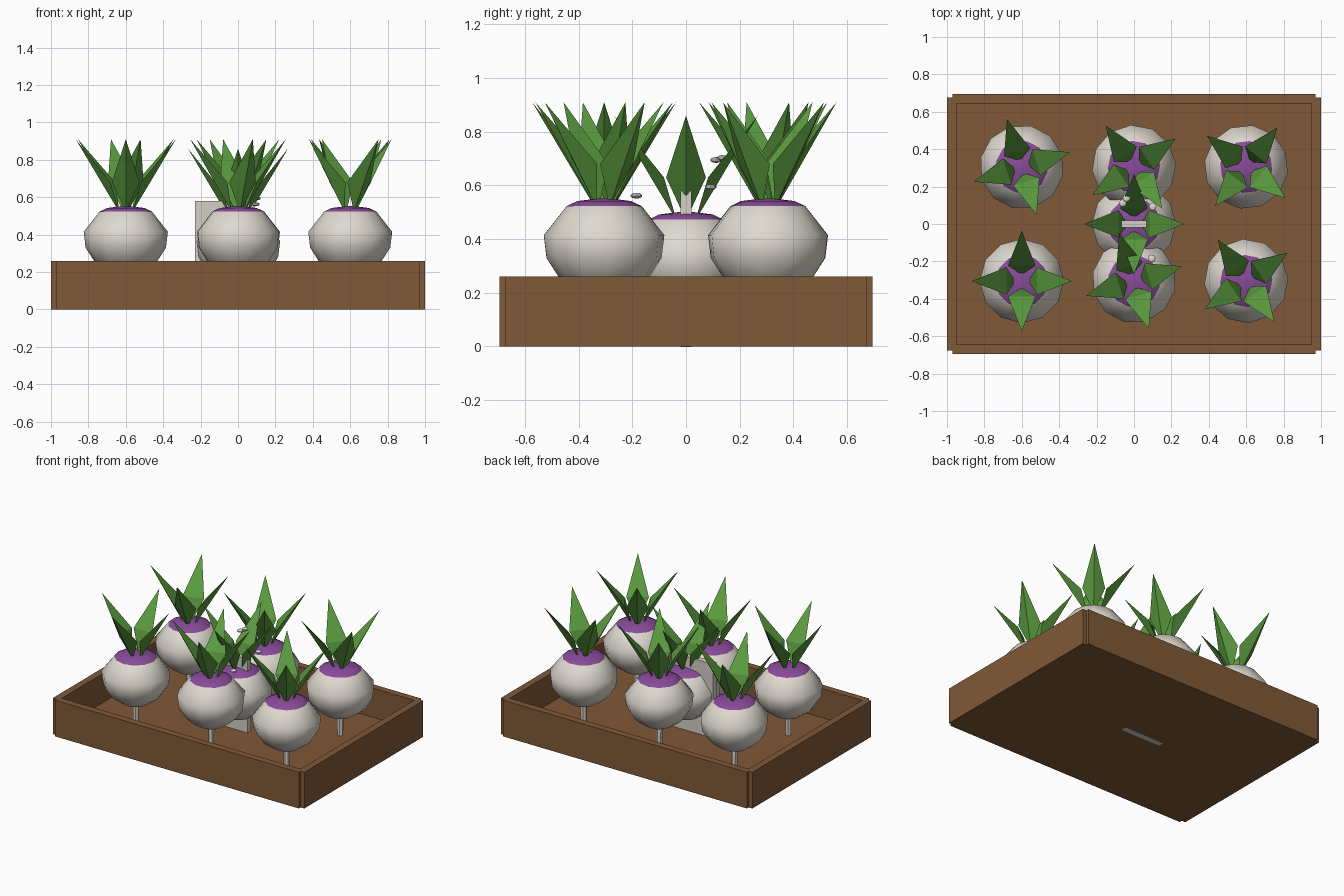
import bpy, bmesh, math
from mathutils import Matrix, Vector

if "Cube" in bpy.data.objects:
    bpy.data.objects.remove(bpy.data.objects["Cube"])


def material(name, rgb):
    m = bpy.data.materials.new(name)
    m.diffuse_color = (*rgb, 1)
    m.use_nodes = True
    m.node_tree.nodes["Principled BSDF"].inputs["Base Color"].default_value = m.diffuse_color
    return m


WOOD = material("brown wood", (0.22, 0.10, 0.038))
PALE = material("pale root", (0.74, 0.70, 0.63))
PURPLE = material("purple crown", (0.25, 0.07, 0.32))
GREEN = material("leaf green", (0.105, 0.33, 0.05))
BOARD = material("pale board", (0.66, 0.63, 0.56))


def finish(name, bm, mats, smooth=False):
    bmesh.ops.recalc_face_normals(bm, faces=bm.faces[:])
    me = bpy.data.meshes.new(name)
    bm.to_mesh(me)
    bm.free()
    for m in mats:
        me.materials.append(m)
    ob = bpy.data.objects.new(name, me)
    bpy.context.collection.objects.link(ob)
    if smooth:
        bpy.ops.object.select_all(action='DESELECT')
        ob.select_set(True)
        bpy.context.view_layer.objects.active = ob
        bpy.ops.object.shade_smooth_by_angle(angle=math.radians(50))
    return ob


def box(name, lo, hi, mat):
    bm = bmesh.new()
    bmesh.ops.create_cube(bm, size=1)
    for v in bm.verts:
        v.co = Vector([lo[i] + (v.co[i] + 0.5) * (hi[i] - lo[i]) for i in range(3)])
    return finish(name, bm, [mat])


def lathe(bm, profile, sides):
    """Spin (radius, z) points about z, ending in caps."""
    rings = []
    for r, z in profile:
        rings.append([bm.verts.new((r * math.cos(2 * math.pi * k / sides),
                                    r * math.sin(2 * math.pi * k / sides), z))
                      for k in range(sides)])
    for a, b in zip(rings, rings[1:]):
        for k in range(sides):
            n = (k + 1) % sides
            bm.faces.new((a[k], a[n], b[n], b[k]))
    bm.faces.new(rings[0][::-1])
    bm.faces.new(rings[-1])


# Heights are measured from the tip of the root
BULB = [(0.02, 0.14), (0.10, 0.156), (0.17, 0.21), (0.215, 0.28),
        (0.225, 0.365), (0.14, 0.473), (0.10, 0.492), (0.02, 0.502)]


def turnip(name, x, y, z, turn):
    place = Matrix.Translation((x, y, z)) @ Matrix.Rotation(turn, 4, 'Z')

    # bulb with purple crown
    bm = bmesh.new()
    lathe(bm, BULB, 12)
    for f in bm.faces:
        f.material_index = 1 if f.calc_center_median().z > 0.475 else 0
    finish(name + "_bulb", bm, [PALE, PURPLE], True).matrix_world = place

    # thin root tail
    bm = bmesh.new()
    lathe(bm, [(0.02, 0.0), (0.022, 0.16)], 6)
    finish(name + "_root", bm, [PALE]).matrix_world = place

    # four keeled leaves
    bm = bmesh.new()
    for k in range(4):
        rot = Matrix.Rotation(k * math.pi / 2, 4, 'Z')
        base, left, right, keel, tip = [bm.verts.new(rot @ Vector(p)) for p in (
            (0.035, 0, 0.47), (0.082, 0.074, 0.63), (0.082, -0.074, 0.63),
            (0.125, 0, 0.62), (0.268, 0, 0.86))]
        for f in ((base, right, left), (left, right, tip), (base, left, keel),
                  (base, keel, right), (keel, left, tip), (keel, tip, right)):
            bm.faces.new(f)
    finish(name + "_leaves", bm, [GREEN]).matrix_world = place


# Crate
box("crate_floor", (-0.96, -0.66, 0), (0.96, 0.66, 0.05), WOOD)
for s, n in ((-1, "front"), (1, "back")):
    box(f"crate_{n}_wall", (-0.97, s * 0.67 - 0.025, 0), (0.97, s * 0.67 + 0.025, 0.26), WOOD)
for s, n in ((-1, "left"), (1, "right")):
    box(f"crate_{n}_wall", (s * 0.975 - 0.025, -0.675, 0), (s * 0.975 + 0.025, 0.675, 0.26), WOOD)

# Two rows of three turnips, each turned a little further, plus one in the middle
for i in range(3):
    for j in range(2):
        turnip(f"turnip_{i}_{j}", (i - 1) * 0.6, -0.305 + j * 0.61, 0.05, 0.3 * (i + j))
turnip("turnip_middle", 0, 0, 0, 0)

# Upright board, reaching through the floor
box("upright_board", (-0.23, -0.02, -0.001), (0.09, 0.02, 0.58), BOARD)

# Small flattened beads
for k, p in enumerate(((0.095, -0.185, 0.562), (0.10, 0.092, 0.594),
                       (-0.06, 0.112, 0.695), (-0.04, 0.138, 0.703))):
    bm = bmesh.new()
    bmesh.ops.create_uvsphere(bm, u_segments=8, v_segments=5, radius=0.022)
    bmesh.ops.scale(bm, vec=(1, 1, 0.5), verts=bm.verts[:])
    finish(f"bead_{k}", bm, [PALE]).location = p
